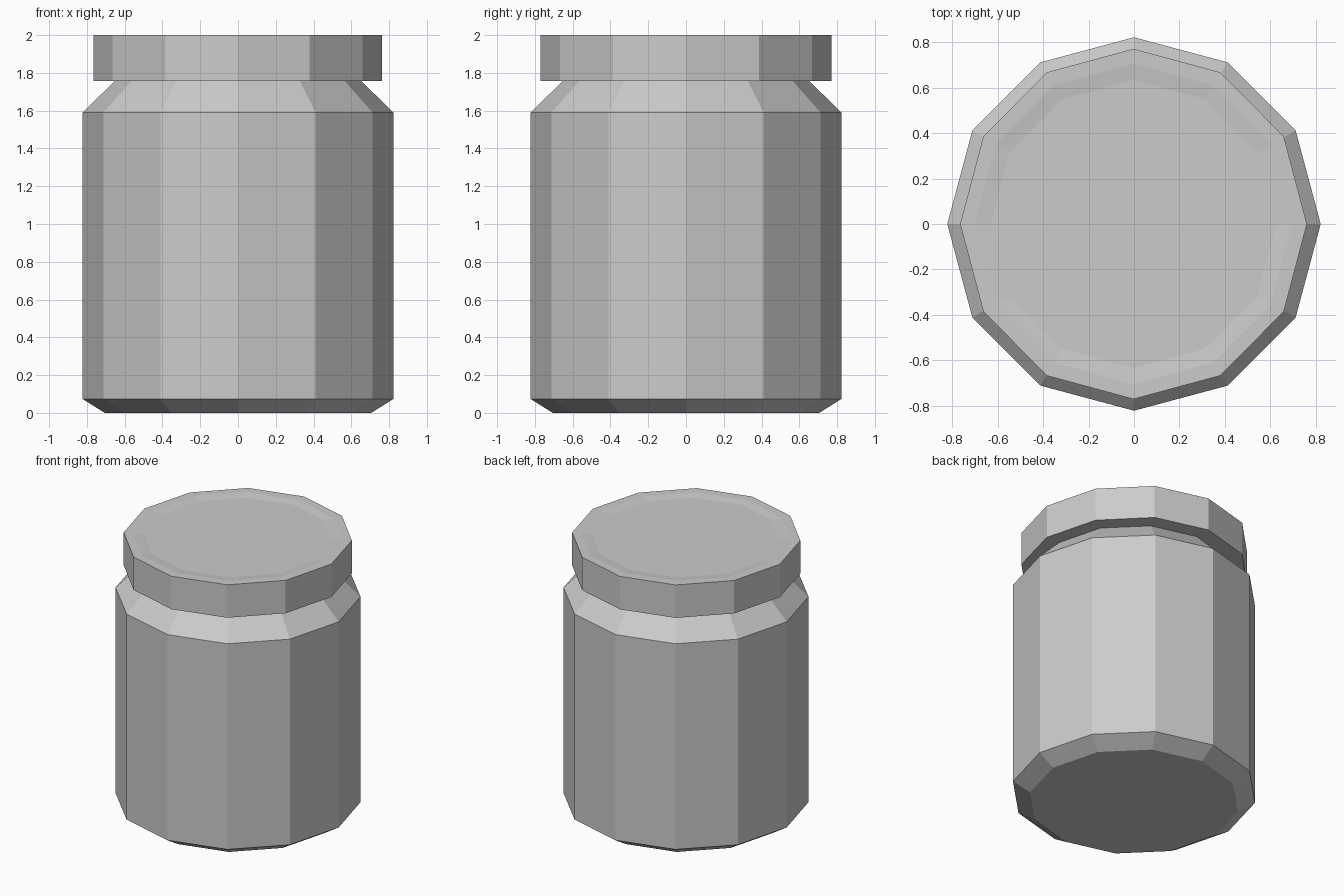
import bpy, bmesh, math

if "Cube" in bpy.data.objects:
    bpy.data.objects.remove(bpy.data.objects["Cube"])

SIDES = 12


def lathe(name, profile, scale=(1, 1)):
    """Stack flat-sided rings from (radius, z) pairs and cap both ends."""
    bm = bmesh.new()
    rings = []
    for r, z in profile:
        angles = [2 * math.pi * i / SIDES for i in range(SIDES)]
        rings.append([bm.verts.new((r * scale[0] * math.cos(a),
                                    r * scale[1] * math.sin(a), z)) for a in angles])
    for low, high in zip(rings, rings[1:]):
        for i in range(SIDES):
            j = (i + 1) % SIDES
            bm.faces.new((low[i], low[j], high[j], high[i]))
    bm.faces.new(rings[0][::-1])
    bm.faces.new(rings[-1])
    mesh = bpy.data.meshes.new(name)
    bm.to_mesh(mesh)
    bm.free()
    obj = bpy.data.objects.new(name, mesh)
    bpy.context.collection.objects.link(obj)
    return obj


# Jar body: chamfered base, straight wall, sloping shoulder, neck inside the lid
lathe("jar_body", [(0.705, 0), (0.822, 0.073), (0.822, 1.59),
                   (0.645, 1.765), (0.645, 1.9)])

# Lid: plain rim with a very shallow recessed top panel
lid = lathe("jar_lid", [(0.765, 1.757), (0.765, 2.0), (0.70, 2.0), (0.63, 1.992)],
            scale=(0.998, 1.008))
lid.location.x = -0.002
